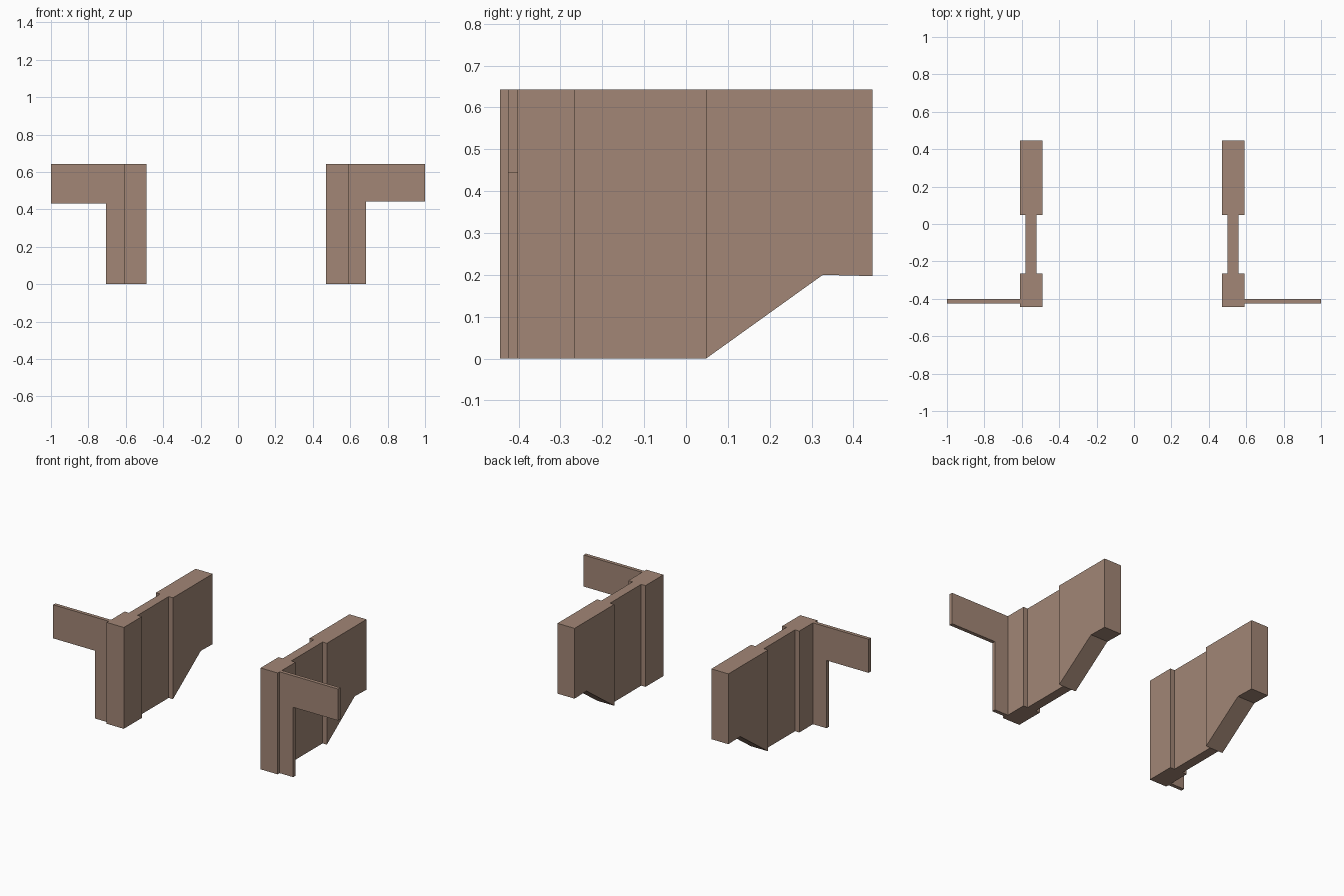
import bpy
import bmesh

if "Cube" in bpy.data.objects:
    bpy.data.objects.remove(bpy.data.objects["Cube"])

TOP = 0.643

stone = bpy.data.materials.new("warm_brown_stone")
stone.diffuse_color = (0.36, 0.24, 0.18, 1)
stone.use_nodes = True
stone.node_tree.nodes["Principled BSDF"].inputs["Base Color"].default_value = stone.diffuse_color


def prism(name, outline, caps, place_a, place_b):
    """Closed prism: two copies of an outline, capped and joined by side quads."""
    n = len(outline)
    verts = [place_a(*p) for p in outline] + [place_b(*p) for p in outline]
    faces = [tuple(c) for c in caps]
    faces += [tuple(i + n for i in reversed(c)) for c in caps]
    faces += [(i, (i + 1) % n, (i + 1) % n + n, i + n) for i in range(n)]
    mesh = bpy.data.meshes.new(name)
    mesh.from_pydata(verts, [], faces)
    bm = bmesh.new()
    bm.from_mesh(mesh)
    bmesh.ops.recalc_face_normals(bm, faces=bm.faces)
    bm.to_mesh(mesh)
    bm.free()
    mesh.materials.append(stone)
    obj = bpy.data.objects.new(name, mesh)
    bpy.context.collection.objects.link(obj)
    return obj


def bottom(y):
    """Underside height of the wall: flat, then sloping up to a raised rear."""
    return 0.0 if y < 0.1 else (0.2 if y < 0.4 else 0.197)


# Plan of a wall: wide front pier, narrow web, wide rear block
half = [(0.06, -0.445), (0.06, -0.265), (0.03, -0.265), (0.03, 0.048),
        (0.06, 0.048), (0.06, 0.327), (0.06, 0.446)]
plan = half + [(-x, y) for x, y in reversed(half)]
plan_caps = [(0, 1, 2, 11, 12, 13), (2, 3, 10, 11),
             (3, 4, 5, 8, 9, 10), (5, 6, 7, 8)]

# side, wall centre, outer wall face, wing underside
for label, s, cx, outer, low in (("left", -1, -0.55, 0.61, 0.43),
                                 ("right", 1, 0.53, 0.59, 0.443)):
    prism(label + "_wall", plan, plan_caps,
          lambda x, y: (cx + x, y, bottom(y)),
          lambda x, y: (cx + x, y, TOP))

    # Thin L-shaped wing: a leg beside the pier and an arm reaching outward
    leg = outer + 0.095
    ell = [(outer, 0), (leg, 0), (leg, low), (1.0, low),
           (1.0, TOP), (leg, TOP), (outer, TOP)]
    prism(label + "_wing_panel", ell, [(0, 1, 2, 5, 6), (2, 3, 4, 5)],
          lambda x, z: (s * x, -0.425, z),
          lambda x, z: (s * x, -0.402, z))
